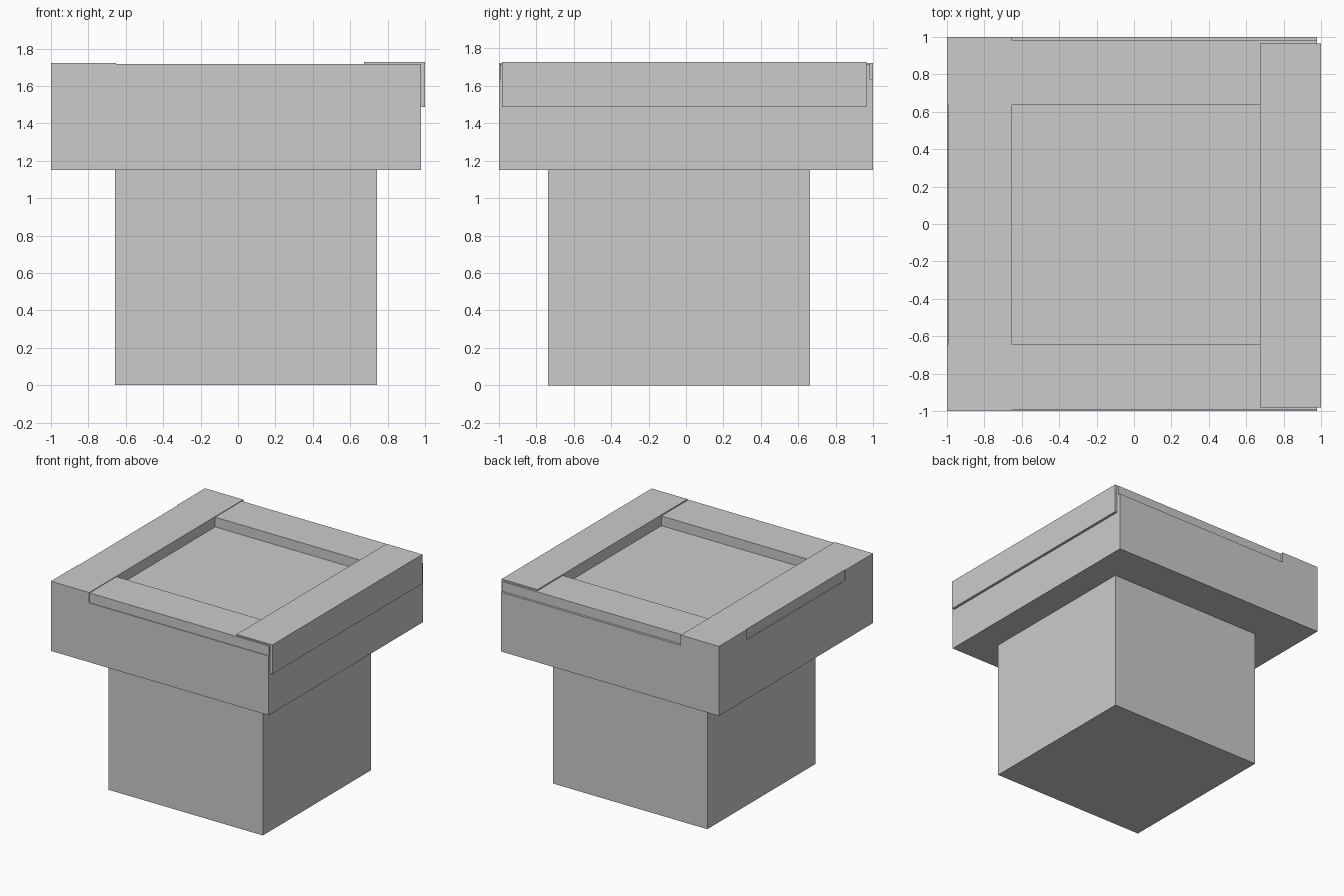
import bpy

if "Cube" in bpy.data.objects:
    bpy.data.objects.remove(bpy.data.objects["Cube"])


def box(name, x, y, z):
    """Add a box spanning the given (min, max) ranges."""
    bpy.ops.mesh.primitive_cube_add(size=1, location=[sum(r) / 2 for r in (x, y, z)])
    ob = bpy.context.object
    ob.name = name
    ob.scale = [r[1] - r[0] for r in (x, y, z)]
    bpy.ops.object.transform_apply(location=False, rotation=False, scale=True)
    return ob


# Column and wide cap block, whose top is the recessed floor
box("column", (-0.658, 0.743), (-0.738, 0.663), (0, 1.15))
box("cap_block", (-1, 0.979), (-1, 1), (1.15, 1.637))

# Front and back rim bars
for name, y in (("front_rim", (-0.995, -0.645)), ("back_rim", (0.635, 0.981))):
    box(name, (-0.652, 0.979), y, (1.637, 1.717))

# Left rim: slightly inset middle between two flush corner blocks
box("left_rim", (-0.994, -0.652), (-0.645, 0.635), (1.637, 1.722))
for name, y in (("left_front_corner", (-1, -0.645)), ("left_back_corner", (0.635, 1))):
    box(name, (-1, -0.652), y, (1.637, 1.722))

# Deep right rim bar that overhangs the cap
box("right_rim", (0.674, 1), (-0.982, 0.965), (1.487, 1.727))
